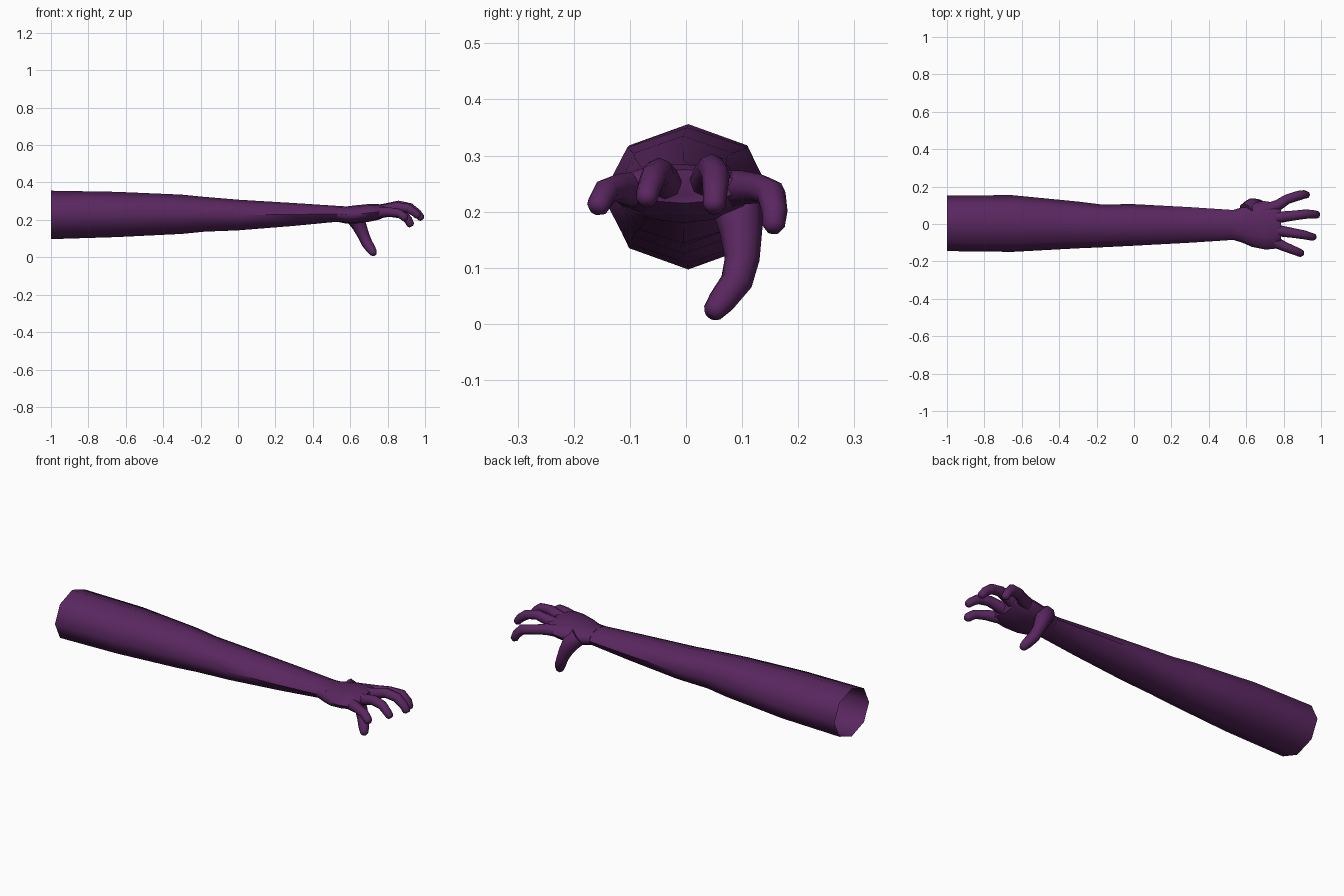
import bpy, bmesh, math
from mathutils import Vector

cube = bpy.data.objects.get("Cube")
if cube:
    bpy.data.objects.remove(cube, do_unlink=True)

skin = bpy.data.materials.new("dark purple skin")
skin.use_nodes = True
color = (0.1, 0.02, 0.115, 1)
skin.diffuse_color = color
bsdf = skin.node_tree.nodes["Principled BSDF"]
bsdf.inputs["Base Color"].default_value = color
bsdf.inputs["Roughness"].default_value = 0.7


def loft(name, rings, cap_start=True, cap_end=True):
    """Bridge a list of equal-sized point rings into one smooth object."""
    bm = bmesh.new()
    loops = [[bm.verts.new(p) for p in ring] for ring in rings]
    n = len(loops[0])
    for a, b in zip(loops, loops[1:]):
        for i in range(n):
            j = (i + 1) % n
            bm.faces.new((a[i], a[j], b[j], b[i]))
    if cap_start:
        bm.faces.new(loops[0][::-1])
    if cap_end:
        bm.faces.new(loops[-1])
    bmesh.ops.recalc_face_normals(bm, faces=bm.faces)
    mesh = bpy.data.meshes.new(name)
    bm.to_mesh(mesh)
    bm.free()
    obj = bpy.data.objects.new(name, mesh)
    bpy.context.collection.objects.link(obj)
    mesh.materials.append(skin)
    bpy.ops.object.select_all(action="DESELECT")
    obj.select_set(True)
    bpy.context.view_layer.objects.active = obj
    bpy.ops.object.shade_smooth_by_angle(angle=math.radians(60))
    return obj


def oval(x, y0, y1, z0, z1, sides=8):
    """Cross-section across the arm, given by its side, bottom and top limits."""
    ring = []
    for i in range(sides):
        a = math.tau * i / sides
        ring.append((x, (y0 + y1) / 2 + (y1 - y0) / 2 * math.cos(a),
                     (z0 + z1) / 2 + (z1 - z0) / 2 * math.sin(a)))
    return ring


def digit(name, path, sides=8):
    """Tapered tube along (x, y, z, radius) joints, with a rounded tip."""
    pts = [Vector(p[:3]) for p in path]
    radii = [p[3] for p in path]
    tip = (pts[-1] - pts[-2]).normalized()
    pts.append(pts[-1] + tip * radii[-1] * 0.5)
    radii.append(radii[-1] * 0.6)
    rings = []
    for i, (p, r) in enumerate(zip(pts, radii)):
        t = (pts[min(i + 1, len(pts) - 1)] - pts[max(i - 1, 0)]).normalized()
        u = Vector((0, 1, 0)).cross(t).normalized()
        v = t.cross(u)
        rings.append([p + r * (u * math.cos(a) + v * math.sin(a))
                      for a in (math.tau * k / sides for k in range(sides))])
    return loft(name, rings)


# Arm: open at the shoulder, narrowing to the wrist
arm = [(-1, -.145, .153, .097, .356), (-.65, -.149, .154, .108, .35),
       (-.3, -.13, .12, .125, .335), (-.18, -.125, .105, .137, .323),
       (0, -.116, .106, .144, .308), (.3, -.1, .09, .168, .29),
       (.53, -.085, .075, .19, .275), (.58, -.1, .08, .182, .272)]
loft("arm", [oval(*s) for s in arm], cap_start=False)

# Palm: flat and broad, ending at the knuckles
palm = [(.53, -.085, .075, .19, .275), (.58, -.1, .09, .18, .272),
        (.63, -.122, .115, .18, .278), (.7, -.136, .122, .19, .285),
        (.75, -.134, .115, .2, .285), (.785, -.105, .095, .215, .275)]
loft("palm", [oval(*s, sides=12) for s in palm])

# Fingers: arched, spreading and hooked downward
fingers = {
    "index_finger": [(.69, .07, .24, .034), (.77, .1, .243, .03), (.82, .133, .241, .026),
                     (.88, .152, .232, .026), (.91, .158, .2, .023), (.923, .156, .174, .02)],
    "middle_finger": [(.69, .03, .24, .034), (.78, .036, .256, .03), (.86, .046, .277, .026),
                      (.92, .053, .265, .025), (.96, .052, .235, .022), (.98, .05, .21, .02)],
    "ring_finger": [(.69, -.03, .24, .034), (.78, -.037, .252, .03), (.85, -.048, .27, .026),
                    (.91, -.058, .262, .024), (.945, -.067, .238, .021), (.962, -.07, .222, .019)],
    "little_finger": [(.68, -.07, .24, .034), (.76, -.1, .24, .03), (.81, -.123, .242, .025),
                      (.86, -.143, .236, .023), (.885, -.153, .218, .022), (.895, -.157, .209, .02)],
}
for name, path in fingers.items():
    digit(name, path)

# Thumb: thick at the base, hanging under the palm and bending inward
digit("thumb", [(.6, .07, .235, .045), (.63, .093, .205, .046), (.65, .098, .165, .038),
                (.672, .1, .115, .031), (.69, .09, .075, .029),
                (.712, .065, .042, .026), (.725, .049, .022, .02)])
